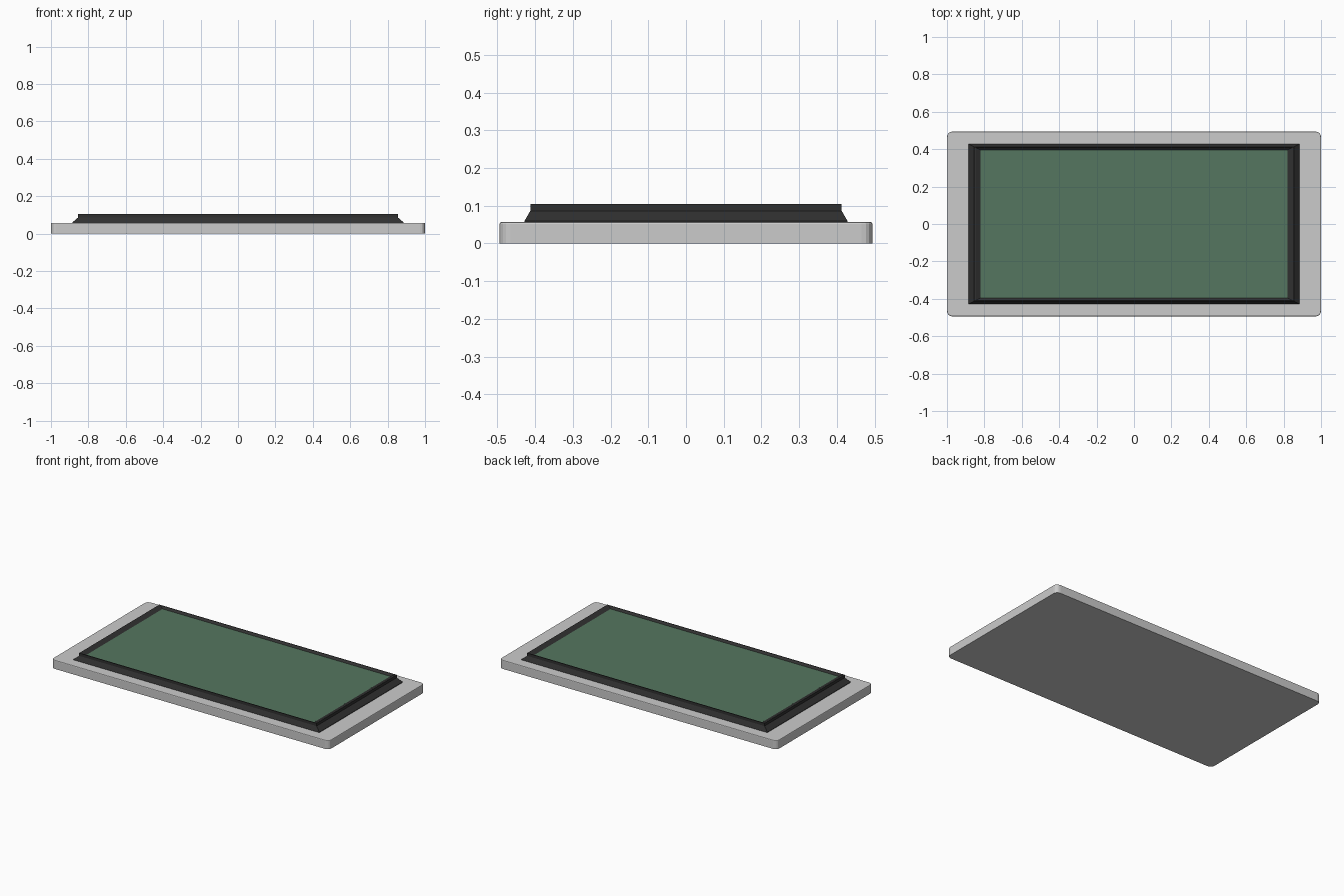
import bpy, bmesh

if "Cube" in bpy.data.objects:
    bpy.data.objects.remove(bpy.data.objects["Cube"])


def material(name, rgb):
    m = bpy.data.materials.new(name)
    m.diffuse_color = (*rgb, 1)
    m.use_nodes = True
    m.node_tree.nodes["Principled BSDF"].inputs["Base Color"].default_value = m.diffuse_color
    return m


def make_object(name, bm, mat=None):
    bmesh.ops.recalc_face_normals(bm, faces=bm.faces)
    me = bpy.data.meshes.new(name)
    bm.to_mesh(me)
    bm.free()
    ob = bpy.data.objects.new(name, me)
    bpy.context.collection.objects.link(ob)
    if mat:
        me.materials.append(mat)
    return ob


def ring(bm, hx, hy, z):
    return [bm.verts.new((sx * hx, sy * hy, z))
            for sx, sy in ((-1, -1), (1, -1), (1, 1), (-1, 1))]


def rect_loft(bm, levels, cap_start=False, cap_end=False):
    # Join a stack of rectangles (half x, half y, z) into one surface
    rings = [ring(bm, *lv) for lv in levels]
    for a, b in zip(rings, rings[1:]):
        for i in range(4):
            j = (i + 1) % 4
            bm.faces.new((a[i], a[j], b[j], b[i]))
    if cap_start:
        bm.faces.new(rings[0][::-1])
    if cap_end:
        bm.faces.new(rings[-1])


black = material("frame_black", (0.03, 0.03, 0.03))
green = material("board_green", (0.09, 0.18, 0.115))

# Base slab: rounded corners, softened top rim
bm = bmesh.new()
rect_loft(bm, [(1, 0.494, 0), (1, 0.494, 0.057)], True, True)
corners = [e for e in bm.edges if abs(e.verts[0].co.z - e.verts[1].co.z) > 0.01]
bmesh.ops.bevel(bm, geom=corners, offset=0.028, segments=4, profile=0.5, affect='EDGES')
rim = [e for e in bm.edges if all(v.co.z > 0.056 for v in e.verts)]
bmesh.ops.bevel(bm, geom=rim, offset=0.005, segments=2, profile=0.5, affect='EDGES')
make_object("base_slab", bm)

# Frame: flared skirt, upright wall, narrow rim, slope in to the panel
bm = bmesh.new()
rect_loft(bm, [(0.886, 0.428, 0.055), (0.886, 0.428, 0.06), (0.855, 0.413, 0.086),
               (0.855, 0.413, 0.104), (0.846, 0.409, 0.104), (0.818, 0.394, 0.091)])
make_object("frame", bm, black)

# Green panel set just below the rim
bm = bmesh.new()
rect_loft(bm, [(0.82, 0.395, 0.06), (0.82, 0.395, 0.092)], True, True)
make_object("panel", bm, green)
